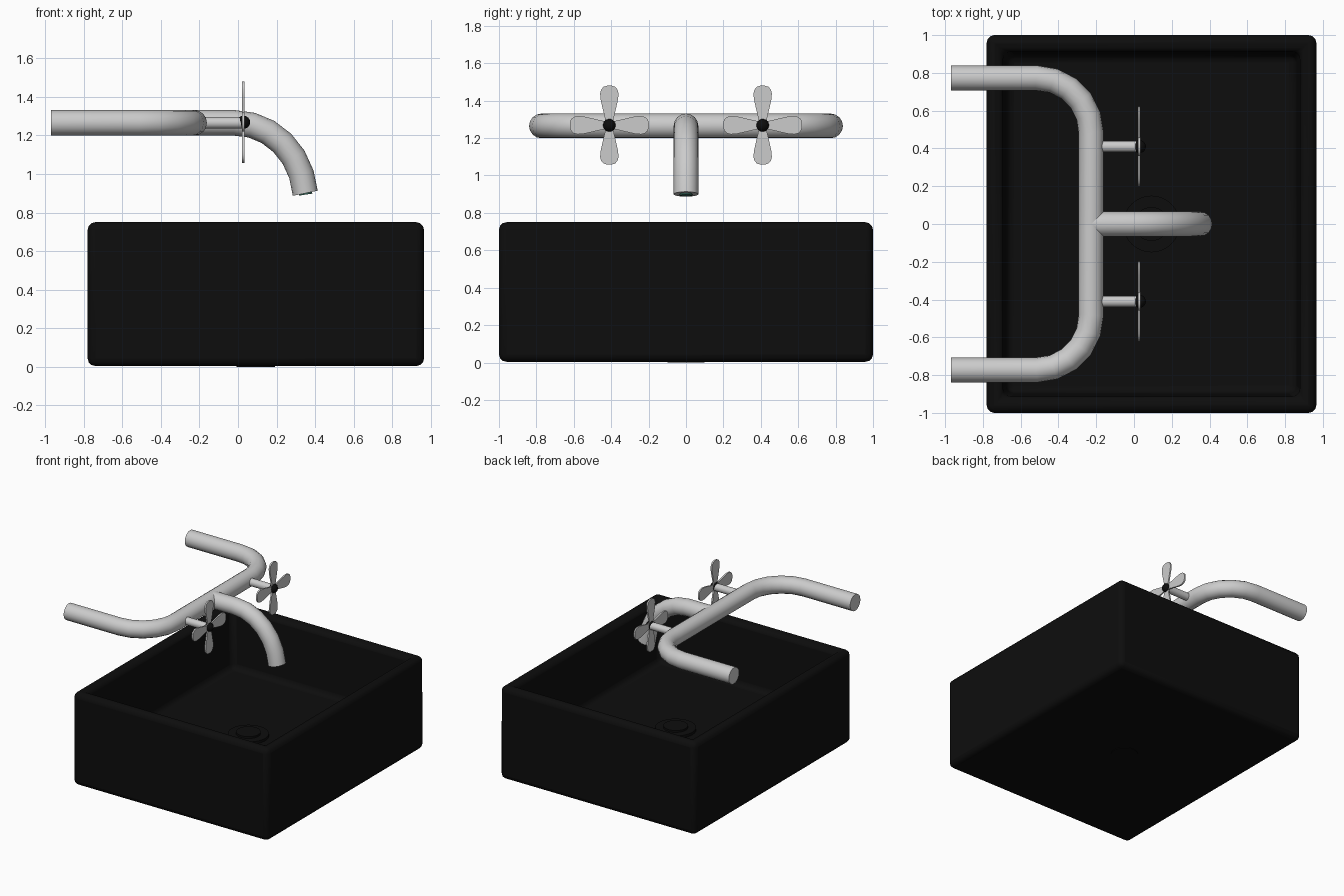
import bpy, bmesh, math
from mathutils import Vector

if "Cube" in bpy.data.objects:
    bpy.data.objects.remove(bpy.data.objects["Cube"])


def material(name, rgb):
    m = bpy.data.materials.new(name)
    m.diffuse_color = (*rgb, 1)
    m.use_nodes = True
    m.node_tree.nodes["Principled BSDF"].inputs["Base Color"].default_value = m.diffuse_color
    return m


black = material("black_ceramic", (0.004, 0.004, 0.004))
green = material("aerator_green", (0.03, 0.12, 0.09))


def finish(obj, mat=None, angle=40):
    if mat:
        obj.data.materials.append(mat)
    bpy.ops.object.select_all(action='DESELECT')
    obj.select_set(True)
    bpy.context.view_layer.objects.active = obj
    bpy.ops.object.shade_smooth_by_angle(angle=math.radians(angle))
    return obj


def from_bmesh(name, bm):
    bmesh.ops.recalc_face_normals(bm, faces=bm.faces)
    me = bpy.data.meshes.new(name)
    bm.to_mesh(me)
    bm.free()
    obj = bpy.data.objects.new(name, me)
    bpy.context.collection.objects.link(obj)
    return obj


def tube(name, points, radius):
    cu = bpy.data.curves.new(name, 'CURVE')
    cu.dimensions = '3D'
    cu.bevel_depth = radius
    cu.bevel_resolution = 6
    cu.use_fill_caps = True
    sp = cu.splines.new('POLY')
    sp.points.add(len(points) - 1)
    for p, co in zip(sp.points, points):
        p.co = (*co, 1)
    obj = bpy.data.objects.new(name, cu)
    bpy.context.collection.objects.link(obj)
    bpy.ops.object.select_all(action='DESELECT')
    obj.select_set(True)
    bpy.context.view_layer.objects.active = obj
    bpy.ops.object.convert(target='MESH')
    return finish(bpy.context.object)


def cylinder(name, r, p0, p1, mat=None, sides=32):
    a, b = Vector(p0), Vector(p1)
    bpy.ops.mesh.primitive_cylinder_add(vertices=sides, radius=r, depth=(b - a).length,
                                        location=(a + b) / 2)
    obj = bpy.context.object
    obj.name = name
    obj.rotation_euler = (b - a).to_track_quat('Z', 'Y').to_euler()
    return finish(obj, mat)


# Basin: open box with thick walls and rounded edges
CX, FLOOR, WALL = 0.0925, 0.25, 0.085
bm = bmesh.new()
bmesh.ops.create_cube(bm, size=1)
for v in bm.verts:
    v.co = (CX + v.co.x * 1.745, v.co.y * 2, 0.377 + v.co.z * 0.746)
bm.faces.ensure_lookup_table()
top = max(bm.faces, key=lambda f: f.calc_center_median().z)
bmesh.ops.inset_region(bm, faces=[top], thickness=WALL, use_even_offset=True)
res = bmesh.ops.extrude_discrete_faces(bm, faces=[top])
for v in res['faces'][0].verts:
    v.co.z = FLOOR
    v.co.x -= math.copysign(0.02, v.co.x - CX)
    v.co.y -= math.copysign(0.02, v.co.y)
basin = from_bmesh("basin", bm)
bev = basin.modifiers.new("rounding", 'BEVEL')
bev.width = 0.04
bev.segments = 3
bev.limit_method = 'ANGLE'
finish(basin, black)

# Drain: flange, plug and outlet through the floor
cylinder("drain_flange", 0.15, (CX, 0, FLOOR - 0.02), (CX, 0, FLOOR + 0.02), black)
cylinder("drain_plug", 0.09, (CX, 0, FLOOR), (CX, 0, FLOOR + 0.035), black)
cylinder("drain_outlet", 0.1, (CX, 0, 0), (CX, 0, FLOOR), black)

# Supply pipe: U shape from the wall
Z, R = 1.265, 0.066
half = [(-0.97, 0.773, Z)]
for i in range(6):
    a = math.pi / 2 * (1 - i / 5)
    half.append((-0.517 + 0.29 * math.cos(a), 0.483 + 0.29 * math.sin(a), Z))
tube("supply_pipe", half + [(x, -y, z) for x, y, z in reversed(half)], R)

# Spout: straight run, then a bend downwards
path = [(-0.227, 0, Z)]
for i in range(7):
    a = math.radians(90 - 85 * i / 6)
    path.append((-0.018 + 0.367 * math.cos(a), 0, 0.868 + 0.397 * math.sin(a)))
path[-1] = (0.349, 0, 0.90)
tube("spout", path, R)
cylinder("aerator", 0.035, (0.347, 0, 0.92), (0.351, 0, 0.893), green)

# Cross handles: stem, four petal blades and a black knob
blade = [(0.0, 0.02), (0.04, 0.024), (0.09, 0.036), (0.14, 0.047), (0.17, 0.049),
         (0.19, 0.044), (0.205, 0.031), (0.211, 0.012)]
outline = blade + [(r, -w) for r, w in reversed(blade)]
for side, y in (("left", 0.41), ("right", -0.41)):
    cylinder(side + "_stem", 0.03, (-0.2, y, Z), (0.03, y, Z), sides=24)
    bm = bmesh.new()
    for k in range(4):
        c, s = math.cos(k * math.pi / 2), math.sin(k * math.pi / 2)
        f = bm.faces.new([bm.verts.new((0.021 + 0.0003 * (k % 2), y + r * c - w * s,
                                        Z + 0.004 + r * s + w * c)) for r, w in outline])
        ext = bmesh.ops.extrude_face_region(bm, geom=[f], use_keep_orig=True)
        for v in ext['geom']:
            if isinstance(v, bmesh.types.BMVert):
                v.co.x += 0.012
    finish(from_bmesh(side + "_handle", bm))
    bpy.ops.mesh.primitive_uv_sphere_add(segments=20, ring_count=12, radius=0.034,
                                         location=(0.029, y, Z + 0.003))
    bpy.context.object.name = side + "_knob"
    finish(bpy.context.object, black)
